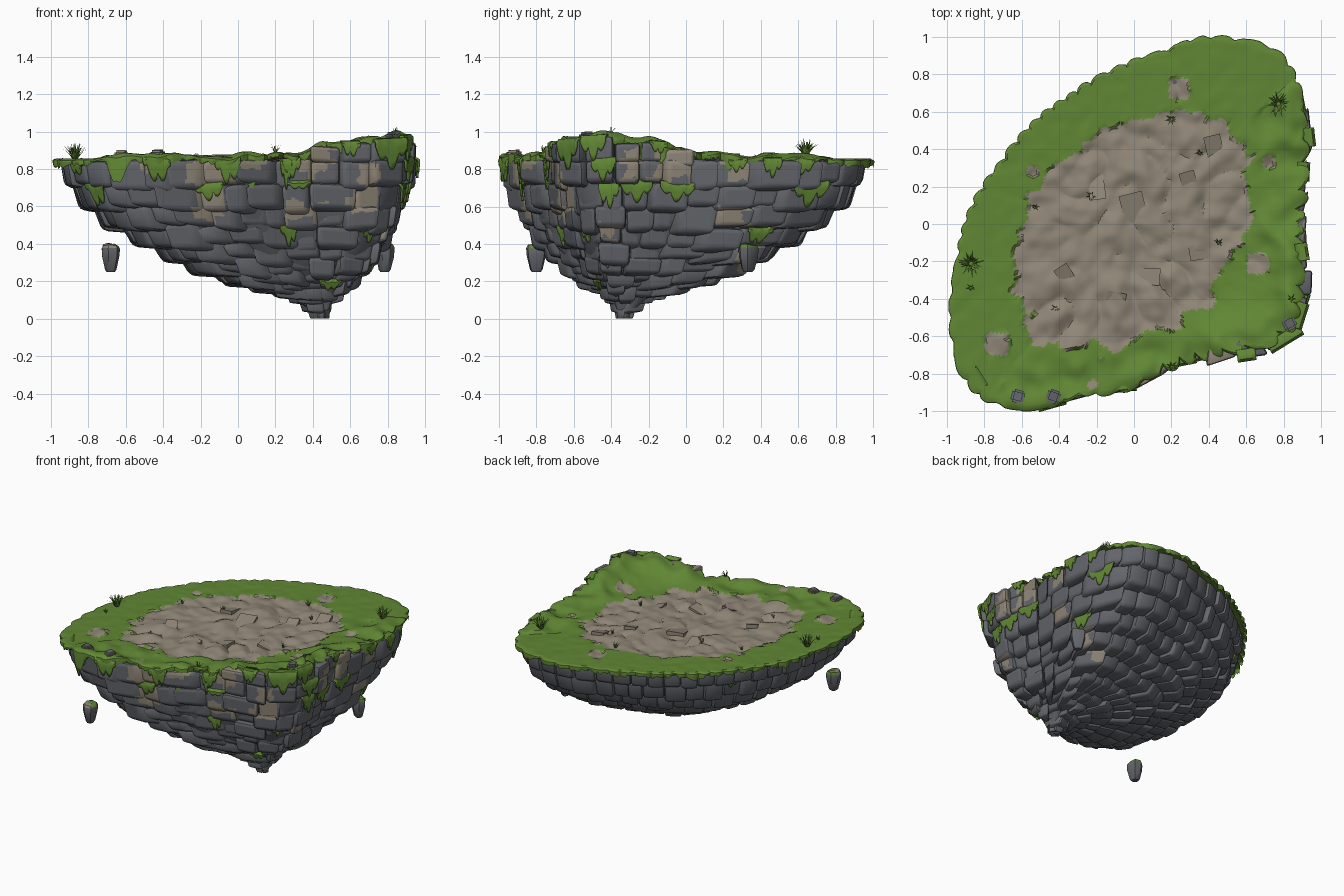
import bpy, bmesh, math, random
from mathutils import Vector, noise

if "Cube" in bpy.data.objects:
    bpy.data.objects.remove(bpy.data.objects["Cube"])

random.seed(7)
U = random.uniform
TAU = 2 * math.pi
Z = Vector((0, 0, 1))
TIP = Vector((0.46, -0.35, 0))

def material(name, col):
    m = bpy.data.materials.new(name)
    m.diffuse_color = (*col, 1)
    m.use_nodes = True
    m.node_tree.nodes["Principled BSDF"].inputs["Base Color"].default_value = m.diffuse_color
    return m

GRASS = material("grass green", (0.118, 0.24, 0.034))
DIRT = material("dusty beige", (0.28, 0.24, 0.185))
ROCK = material("slate grey", (0.125, 0.132, 0.148))

def finish(name, bm, mats, angle=40, solid=0):
    me = bpy.data.meshes.new(name)
    bm.to_mesh(me)
    bm.free()
    ob = bpy.data.objects.new(name, me)
    bpy.context.collection.objects.link(ob)
    for m in mats:
        me.materials.append(m)
    bpy.ops.object.select_all(action='DESELECT')
    ob.select_set(True)
    bpy.context.view_layer.objects.active = ob
    bpy.ops.object.shade_smooth_by_angle(angle=math.radians(angle))
    if solid:
        mod = ob.modifiers.new("thickness", 'SOLIDIFY')
        mod.thickness, mod.offset = solid, 0

# Island outline, stored as smoothed radius per half degree
RIM = [(.94, .5), (.91, .68), (.85, .84), (.77, .94), (.62, .985), (.35, 1.0), (.15, .92), (-.1, .83), (-.35, .68),
       (-.57, .51), (-.72, .32), (-.87, .1), (-.95, -.2), (-.99, -.5), (-.95, -.78), (-.84, -.93), (-.65, -.99),
       (-.45, -.99), (-.3, -.91), (-.05, -.9), (.1, -.81), (.3, -.74), (.5, -.7), (.75, -.66),
       (.89, -.55), (.91, -.2), (.9, 0), (.94, .3)]
polar = sorted((math.atan2(y, x) % TAU, math.hypot(x, y)) for x, y in RIM)
polar = [(polar[-1][0] - TAU, polar[-1][1])] + polar + [(polar[0][0] + TAU, polar[0][1])]

def raw(t):
    for (a, ra), (b, rb) in zip(polar, polar[1:]):
        if a <= t <= b:
            return ra + (rb - ra) * (t - a) / (b - a)

rough_r = [raw(i * TAU / 720) for i in range(720)]
smooth_r = [sum(rough_r[(i + d) % 720] for d in range(-5, 6)) / 11 for i in range(720)]

def radius(t):
    return smooth_r[int(t / TAU * 720) % 720]

def outline(t, s=1.0):
    # scaled about the tip, with a fuller belly on the back left
    s += .22 * max(0, math.cos(t - 2.4)) ** 4 * max(0, s * (1 - s))
    p = Vector((math.cos(t), math.sin(t), 0)) * radius(t)
    return TIP + (p - TIP) * s

def rugged(t):
    # front and right cliffs are rougher than the rounded back
    d = math.degrees(t) % 360
    return d > 230 or d < 42

def corner(t):
    # stretch of rim where bare stone stands outside the turf
    d = math.degrees(t) % 360
    return d > 280 or d < 35

def smoothstep(v):
    v = min(max(v, 0), 1)
    return v * v * (3 - 2 * v)

def height(x, y):
    t = math.atan2(y, x) % TAU
    k = smoothstep((math.hypot(x, y) / radius(t) - 0.55) / 0.4)
    rise = 0.12 * math.exp(-((x - .85) ** 2 + (y + .5) ** 2) / 0.25)
    lump = 0.04 * (noise.noise(Vector((x * 8, y * 8, 1))) + 0.3) if rugged(t) else 0
    return 0.855 + k * (rise + lump)

# Dusty patches on the cliffs: horizontal range, vertical range
FRONT = [(-.28, -.06, .72, .9), (-.53, -.39, .79, .9), (.01, .13, .79, .91), (.33, .48, .8, .93), (.2, .34, .83, .9),
         (.65, .75, .57, .83), (.26, .48, .54, .63), (-.23, -.07, .54, .67), (.57, .64, .56, .65)]
RIGHT = [(-.17, .03, .76, .91), (.23, .33, .74, .9), (.16, .3, .49, .59), (.29, .38, .24, .39), (-.33, -.24, .75, .9),
         (-.46, -.38, .44, .51)]

def dusty(c, n):
    w = .03 * noise.noise(c * 13) + .015 * noise.noise(c * 31)
    h, rects = (c.x, FRONT) if n.y < -.6 else (c.y, RIGHT) if n.x > .6 else (0, [])
    if n.y < -.6 and c.y > -.35:
        rects = []
    return any(a + w < h < b + w and lo + w < c.z < hi - w for a, b, lo, hi in rects)

# Stepped courses of stone blocks: top, bottom, scale about the tip
ROWS = [(.86, .715, .975), (.73, .59, .935), (.61, .485, .85), (.50, .395, .75), (.41, .315, .645),
        (.33, .245, .53), (.27, .19, .42), (.22, .155, .31), (.18, .12, .21), (.15, .085, .14),
        (.10, .04, .095), (.055, 0, .06)]
blocks = []
bm = bmesh.new()
scratch = bpy.data.meshes.new("scratch")

def block(t0, t1, zt, zb, s, s_low, s_in, push):
    out = (outline((t0 + t1) / 2) - TIP).normalized()
    skew = U(-.012, .012)
    quad = []
    for t, z, k, e in ((t0, zt, s, skew), (t1, zt, s, -skew), (t0, zb, s_low, skew), (t1, zb, s_low, -skew)):
        quad.append(outline(t, k) + out * (push + e) + Z * (z + (e * .6 if zb > .1 else 0)))
    inner = [outline(t, s_in) + Z * z for t, z in ((t0, zt), (t1, zt), (t0, max(zb - .02, .01)), (t1, max(zb - .02, .01)))]
    one = bmesh.new()
    v = [one.verts.new(p) for p in quad + inner]
    for f in ((0, 2, 3, 1), (4, 5, 7, 6), (0, 1, 5, 4), (2, 6, 7, 3), (0, 4, 6, 2), (1, 3, 7, 5)):
        one.faces.new([v[i] for i in f])
    bmesh.ops.recalc_face_normals(one, faces=one.faces)
    wide = min((quad[0] - quad[1]).length, zt - zb)
    bmesh.ops.bevel(one, geom=list(one.edges), offset=min(.024, wide * .2), segments=2, profile=0.5,
                    affect='EDGES', clamp_overlap=True)
    n = (quad[1] - quad[0]).cross(Z).normalized()
    if rugged(t0) and zt > .3:
        # fine cells on the outer face so the dusty colour can break up
        one.normal_update()
        face = max(one.faces, key=lambda f: f.calc_area() * (f.normal.dot(n) > .8))
        bmesh.ops.subdivide_edges(one, edges=list(face.edges), cuts=9, use_grid_fill=True)
        for f in one.faces:
            f.material_index = int(dusty(f.calc_center_median(), f.normal if f.calc_area() < 0 else n))
    one.to_mesh(scratch)
    one.free()
    bm.from_mesh(scratch)
    blocks.append((sum(quad, Vector()) / 4, quad, n))

for i, (zt, zb, s) in enumerate(ROWS):
    nxt = ROWS[min(i + 1, 11)][2] if i < 11 else .03
    s_in, s_low = max(nxt - 0.1, 0.01), s - (s - nxt) * .4
    start = t = U(0, .15)
    while t < start + TAU - 0.001:
        rg = rugged(t)
        w = (U(.12, .24) if rg else U(.11, .16)) * (1 if i < 6 else .8)
        reach = (outline(t + .01, s) - outline(t, s)).length / .01
        t2 = t + min(w / max(reach, .02), TAU / 6)
        if t2 > start + TAU - 0.07 / max(reach, .07):
            t2 = start + TAU
        j = 1 if rg else 0.45
        push = U(-.035, .03) * j * (1 if i < 8 else .4)
        lo, hi = zb + U(-.03, .02) * j * (i < 9), zt + U(-.015, .015) * (i < 9)
        if i == 0:
            c = outline((t + t2) / 2, .97)
            top = height(c.x, c.y) - 0.012
            if corner(t):
                push = U(-.02, .05)
            if top > 0.9:
                block(t, t2, top, .82 + U(-.02, .02), s, s * .99, .8, push + U(-.015, .02))
            block(t, t2, min(top, .85), lo, s, s_low, s_in, push)
        else:
            block(t, t2, hi, lo, s, s_low, s_in, push)
        t = t2
finish("cliff_blocks", bm, [ROCK, DIRT])
bpy.data.meshes.remove(scratch)

# Solid core that closes the joints between blocks
bm = bmesh.new()
rings = [[bm.verts.new(outline(k * TAU / 72, s * .93) + Z * ((a + b) / 2 + .02)) for k in range(72)]
         for a, b, s in ROWS]
for r0, r1 in zip(rings, rings[1:]):
    for k in range(72):
        bm.faces.new((r0[k - 1], r1[k - 1], r1[k], r0[k]))
bm.faces.new(rings[-1][::-1])
bmesh.ops.recalc_face_normals(bm, faces=bm.faces)
finish("rock_core", bm, [ROCK])

# Turf with bare ground in the middle and a fringe rolling over the rim
SPOTS = [(.24, .72, .06), (.72, .33, .035), (.66, -.21, .06), (.39, -.41, .045), (-.73, -.64, .065),
         (-.5, -.61, .045), (-.54, .28, .03), (.2, -.51, .06), (-.22, -.86, .03), (.72, -.66, .02)]

def bare(x, y):
    u, v = (x + y) * .707 + .02, (x - y) * .707 - .01
    wob = noise.noise(Vector((x * 6, y * 6, 3))) * .2 + noise.noise(Vector((x * 16, y * 16, 5))) * .15
    if (u / .76) ** 2 + (v / .525) ** 2 < 1 + wob - .03:
        return True
    return any(max(abs(x - a), abs(y - b)) + .2 * min(abs(x - a), abs(y - b)) < r for a, b, r in SPOTS)

bm = bmesh.new()
N, M = 400, 50
rings = []
for j in range(M + 3):
    ring = []
    for k in range(N):
        t = k * TAU / N
        rg = rugged(t)
        px, py = math.cos(t) * radius(t), math.sin(t) * radius(t)
        lobes = abs(math.sin(t * 27 + 3 * noise.noise(Vector((px * 3, py * 3, 4))))) ** .7
        edge = radius(t) * (.945 if corner(t) else .98) + lobes * (.05 if corner(t) else .024)
        r = edge * min(j / M, 1) ** .85
        x, y = r * math.cos(t), r * math.sin(t)
        z = height(x * .999, y * .999)
        if bare(x, y):
            z += .05 * abs(noise.noise(Vector((x * 5, y * 5, 0)))) + .012 * noise.noise(Vector((x * 14, y * 14, 0))) - .013
        else:
            z += .004 * noise.noise(Vector((x * 14, y * 14, 0)))
        if j == M:
            z -= .008
        if j > M:
            deep = max(0, noise.noise(Vector((px * 7, py * 7, 8))) - .05) * (.24 if rg else .06)
            z -= .016 if j == M + 1 else .018 + deep + U(0, .026)
            x, y = x * (1.006 - .004 * (j - M)), y * (1.006 - .004 * (j - M))
        ring.append(bm.verts.new((x, y, z)))
    rings.append(ring)
for j in range(M + 2):
    for k in range(N):
        f = bm.faces.new((rings[j][k - 1], rings[j + 1][k - 1], rings[j + 1][k], rings[j][k]))
        c = f.calc_center_median()
        f.material_index = int(j < M - 2 and bare(c.x, c.y))
bmesh.ops.remove_doubles(bm, verts=rings[0], dist=.002)
finish("grass_top", bm, [GRASS, DIRT], 30)

# Moss curtains with dripping tips, laid over the nearest cliff block
def drape(bm, target, half, length, off):
    target = Vector(target)
    _, q, n = min(blocks, key=lambda b: (b[0] - target).length)
    tall, span = max((q[0] - q[2]).length, .05), (q[1] - q[0]).length
    mid = min(max((target - q[0]).dot(q[1] - q[0]) / span ** 2, .25), .75)
    lo, hi, ph = max(mid - half / span, -.1), min(mid + half / span, 1.1), U(0, 3)
    cols = []
    for i in range(17):
        e = i / 16
        ln = length * (.25 + .75 * math.sin(math.pi * e)) * (.4 + .6 * abs(math.sin(ph + e * 8)) ** .7)
        top = q[0].lerp(q[1], lo + (hi - lo) * e)
        down = q[2].lerp(q[3], lo + (hi - lo) * e)
        col = [top - n * .05 + Z * .006, top + n * (off - .012) + Z * .004]
        col += [top.lerp(down, ln * k / 4 / tall) + n * off for k in range(1, 5)]
        cols.append([bm.verts.new(p) for p in col])
    for a, b in zip(cols, cols[1:]):
        for k in range(5):
            bm.faces.new((a[k], a[k + 1], b[k + 1], b[k]))

MOSS = [(-.7, -.87, .67, .11, .15), (-.15, -.7, .66, .08, .09), (.24, -.65, .78, .03, .16), (.34, -.66, .66, .08, .04),
        (.2, -.52, .45, .05, .13), (.48, -.42, .24, .06, .09), (.8, -.6, .92, .1, .16), (.9, -.5, .92, .08, .13),
        (.88, -.45, .67, .07, .13), (-.45, -.93, .8, .08, .13), (-.06, -.84, .8, .07, .14), (.28, -.72, .85, .05, .1),
        (.55, -.68, .92, .05, .08), (.86, .68, .67, .1, .14), (.92, .28, .79, .05, .07), (.87, -.25, .6, .11, .12),
        (.86, -.05, .6, .1, .1), (.78, .4, .53, .07, .1), (.9, -.4, .78, .08, .12), (.62, -.42, .5, .05, .09),
        (.92, .6, .82, .06, .08), (-.55, .32, .67, .05, .06), (.9, -.1, .9, .05, .06), (.93, .45, .82, .05, .1),
        (-.65, -.95, .82, .06, .1), (.66, -.42, .3, .03, .06), (-.88, -.85, .82, .07, .08)]
bm = bmesh.new()
for x, y, z, half, length in MOSS:
    drape(bm, (x, y, z), half, length, .012)
finish("moss_curtains", bm, [GRASS], 40, .012)

# Tilted slabs breaking through the bare ground, and small rim stones
def stone(bm, loc, sx, sy, sz, tilt):
    a = U(0, TAU)
    for v in bmesh.ops.create_cube(bm, size=1)['verts']:
        x, y, z = v.co.x * sx, v.co.y * sy, v.co.z * sz
        v.co = Vector((x * math.cos(a) - y * math.sin(a), x * math.sin(a) + y * math.cos(a), z + x * tilt)) + Vector(loc)

bm = bmesh.new()
for x, y in ((.43, .4), (.08, -.28), (0, .08), (.3, .2), (-.35, -.3), (.35, -.15), (-.1, -.42), (-.2, .2)):
    stone(bm, (x, y, .843), U(.1, .17), U(.08, .13), .03, U(.2, .35))
finish("ground_slabs", bm, [DIRT], 30)

bm = bmesh.new()
for x, y in ((-.62, -.92), (-.43, -.92), (.83, -.53)):
    stone(bm, (x, y, height(x, y) - .005), .07, .07, .04, .1)
bmesh.ops.bevel(bm, geom=list(bm.edges), offset=.012, segments=2, affect='EDGES')
for f in bm.faces:
    f.material_index = int(f.calc_center_median().x < 0 and f.normal.z < .9)
finish("rim_stones", bm, [ROCK, DIRT])

# Two loose floating rocks, tapering down, with a bare and mossy cap
for name, x, y in (("left", -.68, -.8), ("right", .78, .33)):
    bm = bmesh.new()
    wob = [U(.9, 1.1) for k in range(7)]
    rings = []
    for z, r in ((.25, .024), (.262, .034), (.335, .052), (.378, .055), (.393, .046), (.4, .02)):
        rings.append([bm.verts.new((x + r * wob[k] * math.cos(k * TAU / 7), y + r * wob[k] * math.sin(k * TAU / 7),
                                    z + U(-.006, .006) * (z > .3))) for k in range(7)])
    for j, (a, b) in enumerate(zip(rings, rings[1:])):
        for k in range(7):
            f = bm.faces.new((a[k - 1], a[k], b[k], b[k - 1]))
            f.material_index = (2 if k < 4 else 1) if j > 2 else 0
    bm.faces.new(rings[0][::-1])
    bm.faces.new(rings[-1]).material_index = 2
    finish("floating_rock_" + name, bm, [ROCK, DIRT, GRASS], 45)

# Grass tufts made from arching blades
bm = bmesh.new()
for x, y, count, size in ((-.87, -.21, 30, .095), (.77, .64, 30, .095), (-.87, -.34, 8, .04), (.84, -.4, 6, .04),
                          (-.23, .15, 9, .045), (.2, .56, 10, .05), (-.53, .09, 7, .04), (.35, .38, 8, .04),
                          (.45, -.1, 8, .045), (-.42, -.45, 7, .04), (.2, -.76, 10, .05)):
    for b in range(count):
        a, lean = b * 2.4 + U(-.2, .2), U(.2, .95)
        d, side = Vector((math.cos(a), math.sin(a), 0)), Vector((-math.sin(a), math.cos(a), 0))
        base = Vector((x, y, height(x, y) - .005)) + d * size * .1
        prev = None
        for k in range(4):
            e = k / 3
            p = base + d * size * lean * e * .75 + Z * size * (1.1 - .55 * lean * e) * e
            w = side * size * .08 * (1.05 - e)
            cur = (bm.verts.new(p - w), bm.verts.new(p + w))
            if prev:
                bm.faces.new((prev[0], prev[1], cur[1], cur[0]))
            prev = cur
finish("grass_tufts", bm, [GRASS])
